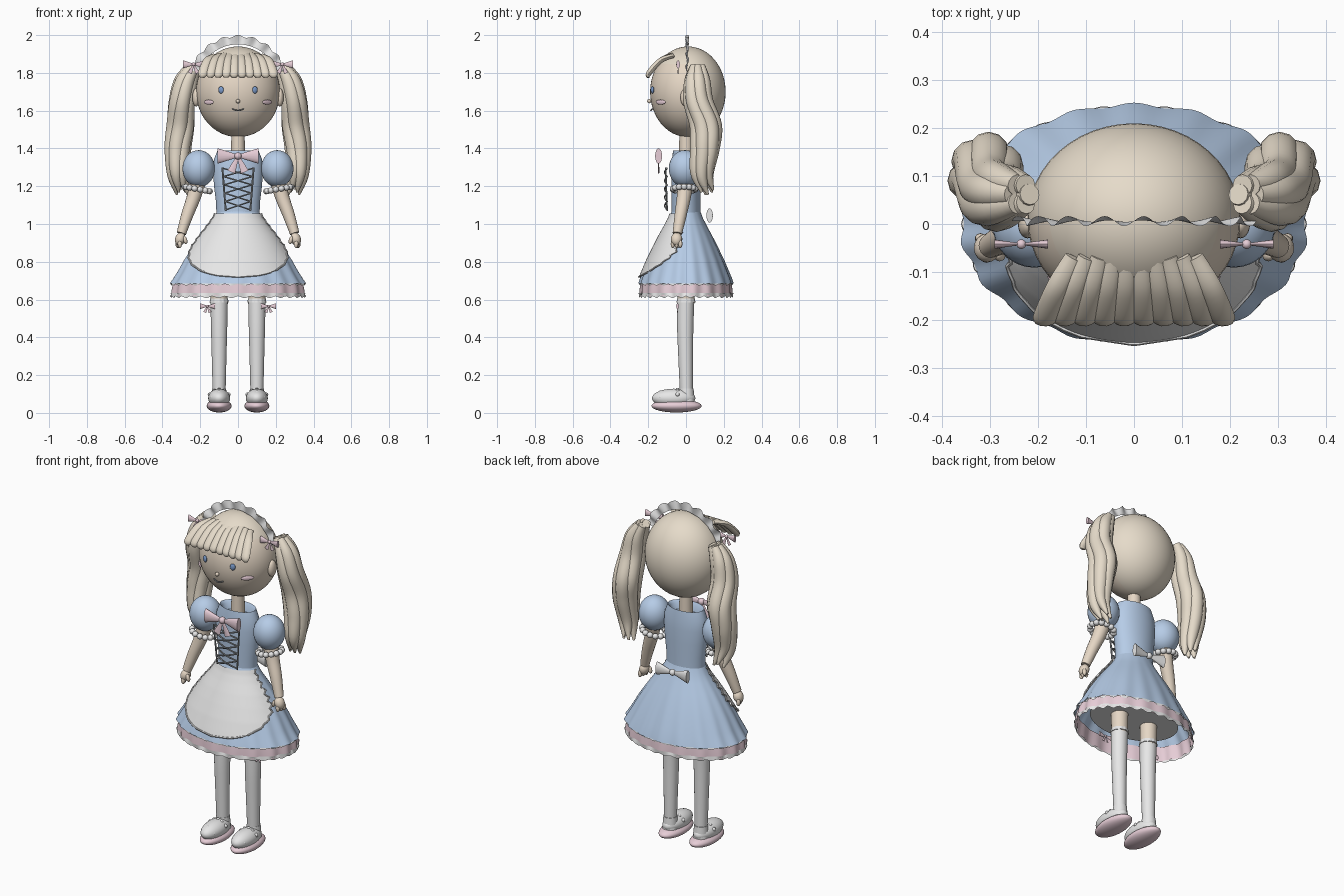
import bpy, bmesh
from math import sin, cos, pi, radians, sqrt
from mathutils import Vector, Matrix, Euler

cube = bpy.data.objects.get("Cube")
if cube:
    bpy.data.objects.remove(cube)


def material(name, rgb):
    m = bpy.data.materials.new(name)
    m.use_nodes = True
    m.diffuse_color = (*rgb, 1)
    m.node_tree.nodes["Principled BSDF"].inputs["Base Color"].default_value = (*rgb, 1)
    return m


skin = material("skin", (.79, .68, .56))
hair = material("hair", (.79, .71, .59))
blue = material("dress blue", (.48, .62, .82))
pink = material("pink", (.86, .66, .73))
white = material("white", (.86, .86, .86))
eye_blue = material("eye blue", (.2, .33, .6))
cord = material("lace grey", (.3, .32, .34))


def finish(name, bm, mats, angle=50):
    bmesh.ops.recalc_face_normals(bm, faces=bm.faces)
    me = bpy.data.meshes.new(name)
    bm.to_mesh(me)
    bm.free()
    for m in mats if isinstance(mats, list) else [mats]:
        me.materials.append(m)
    me.shade_smooth()
    me.set_sharp_from_angle(angle=radians(angle))
    ob = bpy.data.objects.new(name, me)
    bpy.context.collection.objects.link(ob)
    return ob


def loft(name, rows, mat, closed=True, cap=True):
    bm = bmesh.new()
    grid = [[bm.verts.new(p) for p in row] for row in rows]
    n = len(rows[0])
    for a, b in zip(grid, grid[1:]):
        for i in range(n if closed else n - 1):
            j = (i + 1) % n
            bm.faces.new((a[i], a[j], b[j], b[i]))
    if closed and cap:
        bm.faces.new(grid[0])
        bm.faces.new(grid[-1])
    return finish(name, bm, mat)


def ellipsoid(name, loc, size, mat, rot=(0, 0, 0), seg=20):
    bm = bmesh.new()
    bmesh.ops.create_uvsphere(bm, u_segments=seg, v_segments=max(8, seg // 2), radius=1)
    bm.transform(Matrix.LocRotScale(Vector(loc), Euler(rot), Vector(size)))
    return finish(name, bm, mat)


def smooth_path(pts, steps=6):
    # Catmull-Rom through any tuple length, so a radius can ride along
    p = [pts[0]] + list(pts) + [pts[-1]]
    out = []
    for k in range(1, len(p) - 2):
        for s in range(steps):
            t = s / steps
            out.append([.5 * (2*b + (c-a)*t + (2*a-5*b+4*c-d)*t*t + (3*b-a-3*c+d)*t**3)
                        for a, b, c, d in zip(p[k-1], p[k], p[k+1], p[k+2])])
    return out + [list(pts[-1])]


def tube(name, pts, mat, sides=12, flat=1, steps=6):
    # each point is x, y, z, radius
    path = smooth_path(pts, steps)
    rows = []
    for i, q in enumerate(path):
        a, b = path[max(i-1, 0)], path[min(i+1, len(path)-1)]
        d = (Vector(b[:3]) - Vector(a[:3])).normalized()
        ref = Vector((1, 0, 0)) if abs(d.x) < .8 else Vector((0, 1, 0))
        v = d.cross(ref).normalized()
        u = v.cross(d)
        rows.append([Vector(q[:3]) + q[3] * (u*cos(2*pi*k/sides) + v*flat*sin(2*pi*k/sides))
                     for k in range(sides)])
    return loft(name, rows, mat)


def oval(z, rx, ry, n=64, waves=0, amp=0, cy=0, dz=0):
    row = []
    for k in range(n):
        t = 2*pi*k/n
        w = 1 + amp*cos(waves*t)
        row.append((rx*w*sin(t), cy - ry*w*cos(t), z + dz*cos(waves*t)))
    return row


def bow(name, loc, w, mat, turn=0, tail=1.0):
    place = Matrix.Translation(loc) @ Matrix.Rotation(turn, 4, 'Z')
    bm = bmesh.new()
    for s in (1, -1):
        # flattened cone loop
        m = Matrix.Translation((s*w*.55, 0, 0)) @ Matrix.Diagonal((1, .45, 1, 1)) @ Matrix.Rotation(s*pi/2, 4, 'Y')
        bmesh.ops.create_cone(bm, cap_ends=True, segments=16, radius1=w*.1, radius2=w*.38,
                              depth=w*.9, matrix=m)
        if tail:
            m = Matrix.Rotation(-s*.4, 4, 'Y') @ Matrix.Translation((0, 0, -w*.45*tail)) @ Matrix.Diagonal((1, .2, 1, 1))
            bmesh.ops.create_cone(bm, cap_ends=True, segments=8, radius1=w*.2, radius2=w*.06,
                                  depth=w*.9*tail, matrix=m)
    bmesh.ops.create_uvsphere(bm, u_segments=14, v_segments=8, radius=w*.18)
    bm.transform(place)
    return finish(name, bm, mat, 40)


# Head with hair covering the back and crown
head = ellipsoid("head", (0, .01, 1.70), (.222, .2, .24), [skin, hair], seg=48)
for f in head.data.polygons:
    if f.center.y > .02 or f.center.z > 1.84:
        f.material_index = 1
tube("neck", [(0, 0, 1.34, .037), (0, 0, 1.5, .035)], skin, 20)
ellipsoid("nose", (0, -.195, 1.65), (.011, .011, .011), skin)
tube("mouth", [(x, -.174 - .012*cos(x*40), 1.601 + 9*x*x, .004) for x in (-.03, -.015, 0, .015, .03)], cord, 6)

# Fringe: a fan of slanted locks
for i in range(10):
    t = (i - 4.5) / 4.5
    tube("fringe_lock", [(t*.125, -.07, 1.9 - .01*t*t, .02), (t*.16, -.135, 1.865, .025),
                         (t*.185, -.195, 1.80, .026), (t*.19, -.2, 1.775, .012)], hair, 10, .6)

# Ruffled headband
band = []
for r in (.218, .238, .262):
    row = []
    for k in range(97):
        a = radians(-72 + 1.5*k)
        wave = cos(k*pi/6)
        rr = r + (.006*wave if r > .25 else 0)
        row.append((rr*sin(a), .006 + (r - .21)*.2*sin(k*pi/6), 1.733 + rr*cos(a)))
    band.append(row)
loft("headband", band, white, False)

for s in (1, -1):
    # Face and ears
    ellipsoid("eye", (s*.09, -.178, 1.71), (.015, .008, .019), eye_blue, (0, 0, s*.4))
    ellipsoid("cheek", (s*.155, -.134, 1.645), (.036, .006, .013), pink, (0, 0, s*.8))
    ellipsoid("ear", (s*.222, 0, 1.67), (.02, .03, .048), skin)
    bow("head_bow", (s*.235, -.042, 1.845), .056, pink, 0, 1)

    # Pigtail: bundle of wavy strands
    core = [(.235, .062, 1.835), (.275, .06, 1.76), (.297, .065, 1.65), (.305, .105, 1.52),
            (.318, .10, 1.4), (.315, .085, 1.28), (.295, .11, 1.18)]
    fat = (.022, .036, .04, .042, .04, .03, .006)
    for i in range(6):
        ang = 2*pi*i/6
        pts = []
        for k, (p, r) in enumerate(zip(core, fat)):
            spread = (.55, .85, 1, 1.1, 1, .9, .9)[k]
            pts.append((s*(p[0] + .032*spread*cos(ang + .2*k)), p[1] + .04*spread*sin(ang + .2*k),
                        p[2] - (.012*(i % 3) if k > 4 else 0), r))
        tube("pigtail_strand", pts, hair, 12)

    # Sleeve, bead cuff, arm and hand
    ellipsoid("puff_sleeve", (s*.208, -.005, 1.293), (.086, .086, .098), blue, seg=32)
    for k in range(14):
        a = 2*pi*k/14
        ellipsoid("cuff_bead", (s*(.215 + .066*cos(a)), -.01 + .06*sin(a), 1.185 + .012*cos(a)),
                  (.017, .017, .016), white, seg=10)
    tube("arm", [(s*.21, 0, 1.23, .042), (s*.235, -.012, 1.14, .037), (s*.268, -.028, 1.05, .032),
                 (s*.3, -.046, .95, .025)], skin, 20)
    ellipsoid("hand", (s*.306, -.05, .92), (.027, .03, .036), skin, (0, -s*.3, 0))
    ellipsoid("thumb", (s*.28, -.065, .915), (.011, .013, .022), skin, (0, s*.3, 0), 12)
    for k in range(3):
        ellipsoid("finger", (s*(.308 + .006*k), -.07 + .02*k, .895), (.012, .011, .022), skin, seg=10)

    # Leg, stocking and garter bow
    tube("thigh", [(s*.1, 0, .74, .047), (s*.1, 0, .58, .044)], skin, 24)
    tube("stocking", [(s*.1, -.002, .59, .046), (s*.1, -.004, .45, .043), (s*.1, -.002, .3, .039),
                      (s*.1, .002, .1, .034)], white, 24)
    loft("stocking_frill", [oval(.605, .046, .046, 48, 12, .02), oval(.585, .049, .049, 48, 12, .03)], white)
    for item in bpy.context.collection.objects:
        if item.name.startswith("stocking_frill") and not item.get("set"):
            item.location.x, item["set"] = s*.1, 1
    bow("garter_bow", (s*.162, -.045, .565), .04, pink)

    # Shoe
    ellipsoid("shoe_sole", (s*.1, -.05, .037), (.066, .133, .035), pink, seg=32)
    ellipsoid("shoe_upper", (s*.1, -.065, .078), (.058, .115, .05), white, seg=32)
    tube("shoe_ankle", [(s*.1, .003, .06, .043), (s*.1, .003, .13, .037)], white, 20)
    for row_y, row_z, half in ((-.135, .108, .035), (-.045, .122, .05)):
        for k in range(5):
            t = (k - 2) / 2
            ellipsoid("shoe_bead", (s*.1 + half*t, row_y, row_z - .025*t*t), (.011, .011, .011), white, seg=10)

# Bodice
loft("bodice", [oval(z, rx, ry, 48) for z, rx, ry in (
    (1.05, .114, .077), (1.12, .117, .077), (1.2, .127, .078), (1.28, .132, .078),
    (1.34, .128, .075), (1.39, .108, .068), (1.375, .095, .058), (1.34, .09, .05))], blue)

# Crossed lacing with side cords
for s in (1, -1):
    tube("lacing_edge", [(s*.083, -.108, 1.3, .005), (s*.065, -.1, 1.07, .005)], cord, 6)
    for k in range(5):
        z = 1.075 + .044*k
        w = .065 + .0035*k
        tube("lacing_cord", [(-s*w, -.1, z, .0045), (0, -.113, z + .022, .0045),
                             (s*w, -.1, z + .044, .0045)], cord, 6)
bow("chest_bow", (0, -.145, 1.36), .108, pink, 0, .95)

# Skirt with soft pleats
profile = [(1.065, .112, .077), (1.03, .13, .09), (.99, .158, .11), (.94, .198, .137), (.88, .24, .167),
           (.81, .285, .2), (.75, .318, .225), (.71, .343, .241), (.685, .36, .249)]
loft("skirt", [oval(z, rx, ry, 144, 18, .016*(1.065 - z)/.38) for z, rx, ry in profile], blue, cap=False)
loft("petticoat", [oval(1.0, .13, .09), oval(.85, .22, .15), oval(.7, .265, .185)], white)
loft("pink_flounce", [oval(.7, .34, .236, 144, 18, .012), oval(.66, .349, .241, 144, 18, .016),
                      oval(.62, .353, .244, 144, 18, .02)], pink, cap=False)
loft("hem_lace", [oval(.634, .355, .246, 192, 18, .018), oval(.613, .357, .247, 192, 32, .01, dz=.005)],
     white, cap=False)
loft("flounce_lace", [oval(.688, .353, .245, 192, 18, .016), oval(.678, .356, .246, 192, 32, .01, dz=.004)],
     white, cap=False)


# Apron wrapped over the skirt front
def skirt_size(z):
    for (za, xa, ya), (zb, xb, yb) in zip(profile, profile[1:]):
        if z >= zb:
            t = (za - z) / (za - zb)
            return xa + (xb - xa)*t, ya + (yb - ya)*t


rows = []
for i in range(41):
    z = 1.055 - .335*i/40
    rx, ry = (v*1.035 + .004 for v in skirt_size(z))
    u = max(0, (.90 - z) / .18)
    frac = .965 * sqrt(max(0, 1 - u**2.2)) + .01
    frac *= 1 + .015*cos(i*pi/2)
    rows.append([(rx*frac*t, -ry*sqrt(max(0, 1 - (frac*t)**2)), z) for t in [k/16 - 1 for k in range(33)]])
loft("apron", rows, white, False)
edge = [(*r[0], .005) for r in rows] + [(*r[-1], .005) for r in reversed(rows)]
tube("apron_trim", edge, white, 6, steps=1)
bow("back_bow", (0, .125, 1.045), .1, white, 0, 0)
